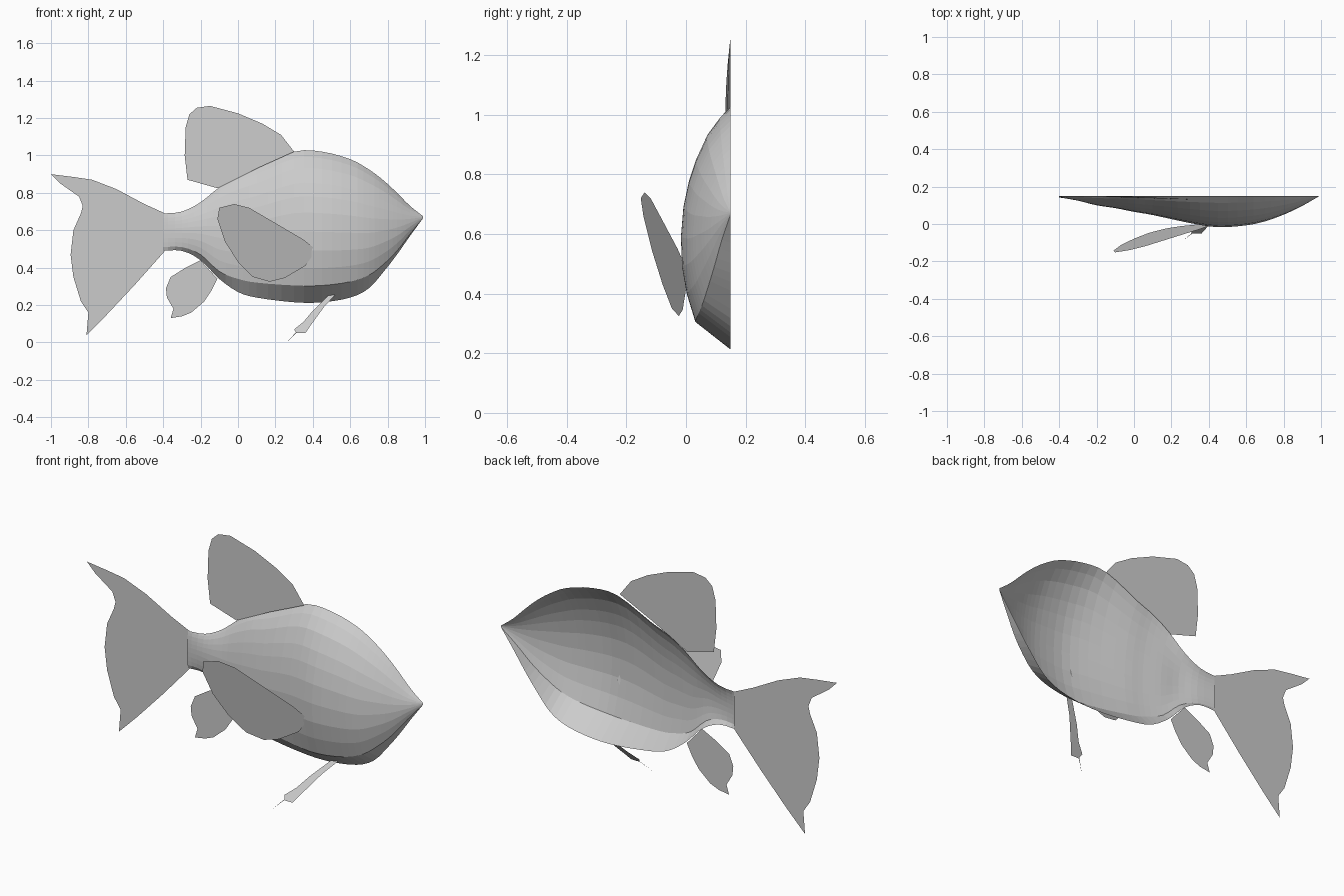
import bpy
from mathutils import Vector

default_cube = bpy.data.objects.get("Cube")
if default_cube:
    bpy.data.objects.remove(default_cube, do_unlink=True)

MID_Y = 0.15  # plane along which the half fish is open


def add_mesh(name, vertices, faces):
    mesh = bpy.data.meshes.new(name)
    mesh.from_pydata(vertices, [], faces)
    mesh.update()
    obj = bpy.data.objects.new(name, mesh)
    bpy.context.collection.objects.link(obj)
    return obj


def smooth_stations(stations, steps):
    """Catmull-Rom interpolation through the body stations."""
    rows = [Vector(station) for station in stations]
    result = []
    for i in range(len(rows) - 1):
        before, start, end = rows[max(i - 1, 0)], rows[i], rows[i + 1]
        after = rows[min(i + 2, len(rows) - 1)]
        for k in range(steps):
            t = k / steps
            result.append(0.5 * (2 * start + (end - before) * t
                                 + (2 * before - 5 * start + 4 * end - after) * t ** 2
                                 + (3 * start - before - 3 * end + after) * t ** 3))
    result.append(rows[-1])
    return result


def add_fin(name, outline, lean):
    """Thin sheet drawn in x, z; lean(x, z) gives its y position."""
    vertices = [(x, lean(x, z), z) for x, z in outline]
    return add_mesh(name, vertices, [list(range(len(vertices)))])


# Body stations from tail to nose: x, top, bottom, belly ridge height, depth
stations = [
    (-.4, .69, .49, .02, .008), (-.3, .7, .49, .02, .025),
    (-.2, .75, .44, .03, .05), (-.1, .83, .34, .04, .065),
    (0, .89, .27, .07, .085), (.1, .93, .24, .08, .102),
    (.3, 1.02, .215, .09, .145), (.45, 1.02, .215, .09, .167),
    (.6, .98, .24, .085, .157), (.7, .925, .29, .07, .136),
    (.78, .865, .38, .04, .108), (.85, .8, .47, .02, .078),
    (.92, .73, .57, .01, .042), (.99, .675, .665, 0, .001),
]
# Cross-section above the belly ridge: height fraction, depth fraction
section = [(0, .71), (.13, .88), (.26, .98), (.4, 1), (.54, .95),
           (.66, .84), (.76, .7), (.87, .48), (.95, .22), (1, 0)]

vertices = []
for x, top, bottom, ridge, depth in smooth_stations(stations, 3):
    vertices.append((x, MID_Y, bottom))
    for height, bulge in section:
        z = bottom + ridge + height * (top - bottom - ridge)
        vertices.append((x, MID_Y - depth * bulge, z))

ring = len(section) + 1
faces = []
for start in range(0, len(vertices) - ring, ring):
    for j in range(start, start + ring - 1):
        faces.append((j, j + ring, j + ring + 1, j + 1))
add_mesh("body", vertices, faces)

# Tail and anal fins lie on the middle plane
add_fin("tail_fin", [
    (-.39, .69), (-.5, .74), (-.65, .82), (-.78, .87), (-.88, .885),
    (-1, .9), (-.95, .85), (-.85, .78), (-.83, .73), (-.84, .69),
    (-.88, .6), (-.895, .47), (-.88, .35), (-.84, .22), (-.8, .16),
    (-.81, .04), (-.7, .15), (-.55, .31), (-.39, .49),
], lambda x, z: MID_Y)

add_fin("anal_fin", [
    (-.11, .34), (-.14, .28), (-.18, .22), (-.25, .16), (-.3, .14),
    (-.36, .13), (-.345, .18), (-.38, .24), (-.385, .29),
    (-.36, .35), (-.28, .4), (-.2, .44),
], lambda x, z: MID_Y)

# Dorsal fin turns slightly outward towards its front root
add_fin("dorsal_fin", [
    (.3, 1.02), (.23, 1.11), (.13, 1.17), (0, 1.225), (-.15, 1.265),
    (-.22, 1.255), (-.26, 1.22), (-.28, 1.15), (-.285, 1),
    (-.27, .87), (-.11, .825), (.1, .93),
], lambda x, z: min(MID_Y, .1425 - .037 * x + .013 * (z - 1)))

# Pectoral fin flares away from the flank
add_fin("pectoral_fin", [
    (.4, .51), (.41, .48), (.36, .41), (.25, .345), (.17, .325),
    (.08, .35), (0, .43), (-.07, .54), (-.11, .66), (-.1, .72),
    (-.02, .74), (.06, .72), (.18, .65), (.35, .55),
], lambda x, z: -.005 + .206 * (x - .4) - .182 * (z - .48))

# Pelvic fin hangs outward below the belly
add_fin("pelvic_fin", [
    (.26, 0), (.31, .05), (.36, .05), (.38, .08), (.46, .19),
    (.52, .255), (.48, .25), (.4, .17), (.35, .11), (.3, .07), (.31, .055),
], lambda x, z: -.09 + .76 * z)
